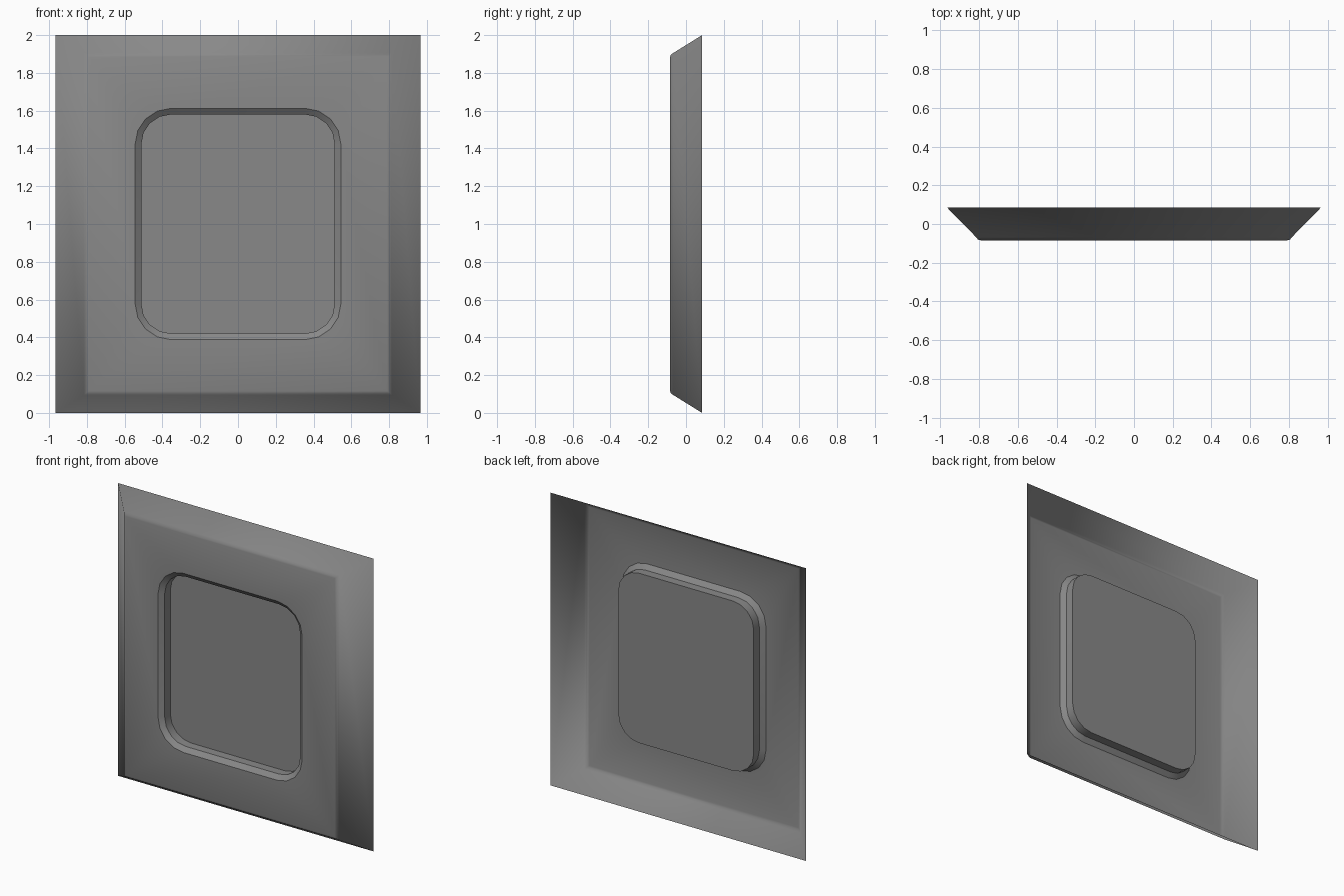
import bpy, bmesh
from math import cos, sin, pi

cube = bpy.data.objects.get("Cube")
if cube:
    bpy.data.objects.remove(cube, do_unlink=True)

grey = bpy.data.materials.new("mid grey")
grey.use_nodes = True
colour = (0.25, 0.25, 0.25, 1)
grey.diffuse_color = colour
grey.node_tree.nodes["Principled BSDF"].inputs["Base Color"].default_value = colour

MID_Z = 1.0
SEGS = 4
SIGNS = [(1, 1), (-1, 1), (-1, -1), (1, -1)]


def rect_ring(bm, hx, hz, y):
    return [bm.verts.new((sx * hx, y, MID_Z + sz * hz)) for sx, sz in SIGNS]


def rounded_ring(bm, hx, hz, r, y):
    ring = []
    for q, (sx, sz) in enumerate(SIGNS):
        for s in range(SEGS + 1):
            a = (q + s / SEGS) * pi / 2
            ring.append(bm.verts.new((sx * (hx - r) + r * cos(a), y,
                                      MID_Z + sz * (hz - r) + r * sin(a))))
    return ring


def bridge(bm, a, b):
    n = len(a)
    for i in range(n):
        j = (i + 1) % n
        bm.faces.new((a[i], a[j], b[j], b[i]))


def finish(bm, name, sharp_rings=()):
    for ring in sharp_rings:
        for i, v in enumerate(ring):
            edge = bm.edges.get((v, ring[(i + 1) % len(ring)]))
            edge.smooth = False
    for f in bm.faces:
        f.smooth = True
    mesh = bpy.data.meshes.new(name)
    bm.to_mesh(mesh)
    bm.free()
    mesh.materials.append(grey)
    obj = bpy.data.objects.new(name, mesh)
    bpy.context.collection.objects.link(obj)
    return obj


# Open-backed panel: sloping rim, softened shoulder, flat front, sunken window
bm = bmesh.new()
rim = [rect_ring(bm, hx, hz, y) for hx, hz, y in
       [(0.965, 1.0, 0.085), (0.815, 0.905, -0.068),
        (0.806, 0.896, -0.08), (0.79, 0.884, -0.085)]]
for a, b in zip(rim, rim[1:]):
    bridge(bm, a, b)

mouth = rounded_ring(bm, 0.545, 0.612, 0.19, -0.085)
lip = rounded_ring(bm, 0.512, 0.58, 0.157, -0.06)
floor = rounded_ring(bm, 0.512, 0.58, 0.157, 0.0)

# Flat front between the shoulder and the window mouth
front = rim[-1]
step = SEGS + 1
for q in range(4):
    arc = mouth[q * step:(q + 1) * step]
    for u, v in zip(arc, arc[1:]):
        bm.faces.new((front[q], v, u))
    nxt = (q + 1) % 4
    bm.faces.new((front[q], front[nxt], mouth[nxt * step], arc[-1]))

# Window chamfer, wall and pane
bridge(bm, mouth, lip)
bridge(bm, lip, floor)
bm.faces.new(floor)
bmesh.ops.recalc_face_normals(bm, faces=bm.faces)
bm.faces.ensure_lookup_table()
if bm.faces[-1].normal.y > 0:
    bmesh.ops.reverse_faces(bm, faces=bm.faces)
finish(bm, "window_panel", (mouth, lip, floor))
